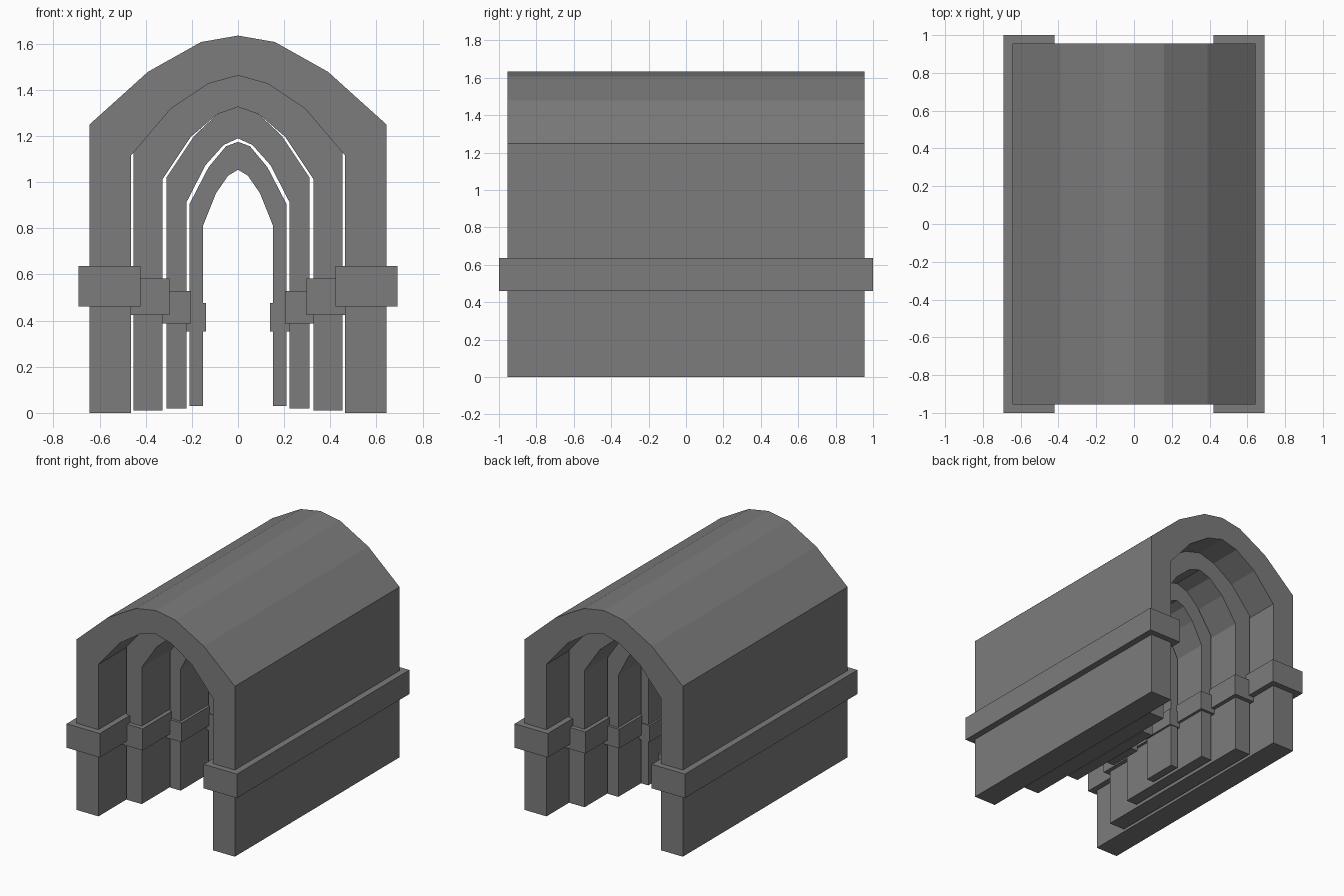
import bpy
import bmesh

if "Cube" in bpy.data.objects:
    bpy.data.objects.remove(bpy.data.objects["Cube"])

stone = bpy.data.materials.new("grey stone")
stone.diffuse_color = (0.2, 0.2, 0.2, 1)
stone.use_nodes = True
stone.node_tree.nodes["Principled BSDF"].inputs["Base Color"].default_value = stone.diffuse_color

# Right half of the outermost arch, from foot to crown (x, z)
OUTER = [(0.643, 0), (0.643, 1.25), (0.39, 1.478), (0.16, 1.607), (0, 1.635)]
INNER = [(0.464, 0), (0.464, 1.115), (0.292, 1.317), (0.13, 1.426), (0, 1.462)]


def full(half):
    """Mirror a half profile into a complete left-to-right line."""
    return [(-x, z) for x, z in half] + [p for p in reversed(half[:-1])]


def extrude(name, strips, y0, y1):
    """Extrude one or more closed x-z outlines from y0 to y1."""
    bm = bmesh.new()
    for pts in strips:
        face = bm.faces.new([bm.verts.new((x, y0, z)) for x, z in pts])
        ext = bmesh.ops.extrude_face_region(bm, geom=[face], use_keep_orig=True)
        verts = [g for g in ext["geom"] if isinstance(g, bmesh.types.BMVert)]
        bmesh.ops.translate(bm, verts=verts, vec=(0, y1 - y0, 0))
    bmesh.ops.recalc_face_normals(bm, faces=bm.faces)
    mesh = bpy.data.meshes.new(name)
    bm.to_mesh(mesh)
    bm.free()
    mesh.materials.append(stone)
    obj = bpy.data.objects.new(name, mesh)
    bpy.context.collection.objects.link(obj)
    return obj


# Four nested arches, each narrower, lower and shorter than the last
for i, sx in enumerate([1, 0.703, 0.482, 0.327]):
    def fit(pts):
        return [(x * sx, z * (1 - 0.1 * i) + 0.01 * i) for x, z in pts]

    y0, y1 = -0.955 + 0.305 * i, 0.955 - 0.245 * i
    lip = 0.045 * (y1 - y0) / 1.91

    # Arch wall and vault
    outline = fit(full(OUTER)) + fit(full(INNER))[::-1]
    extrude(f"arch_{i + 1}", [outline], y0, y1)

    # Projecting band around both walls
    bands = [fit([(s * 0.422, 0.46), (s * 0.691, 0.46),
                  (s * 0.691, 0.636), (s * 0.422, 0.636)]) for s in (-1, 1)]
    extrude(f"arch_{i + 1}_bands", bands, y0 - lip, y1 + lip)
